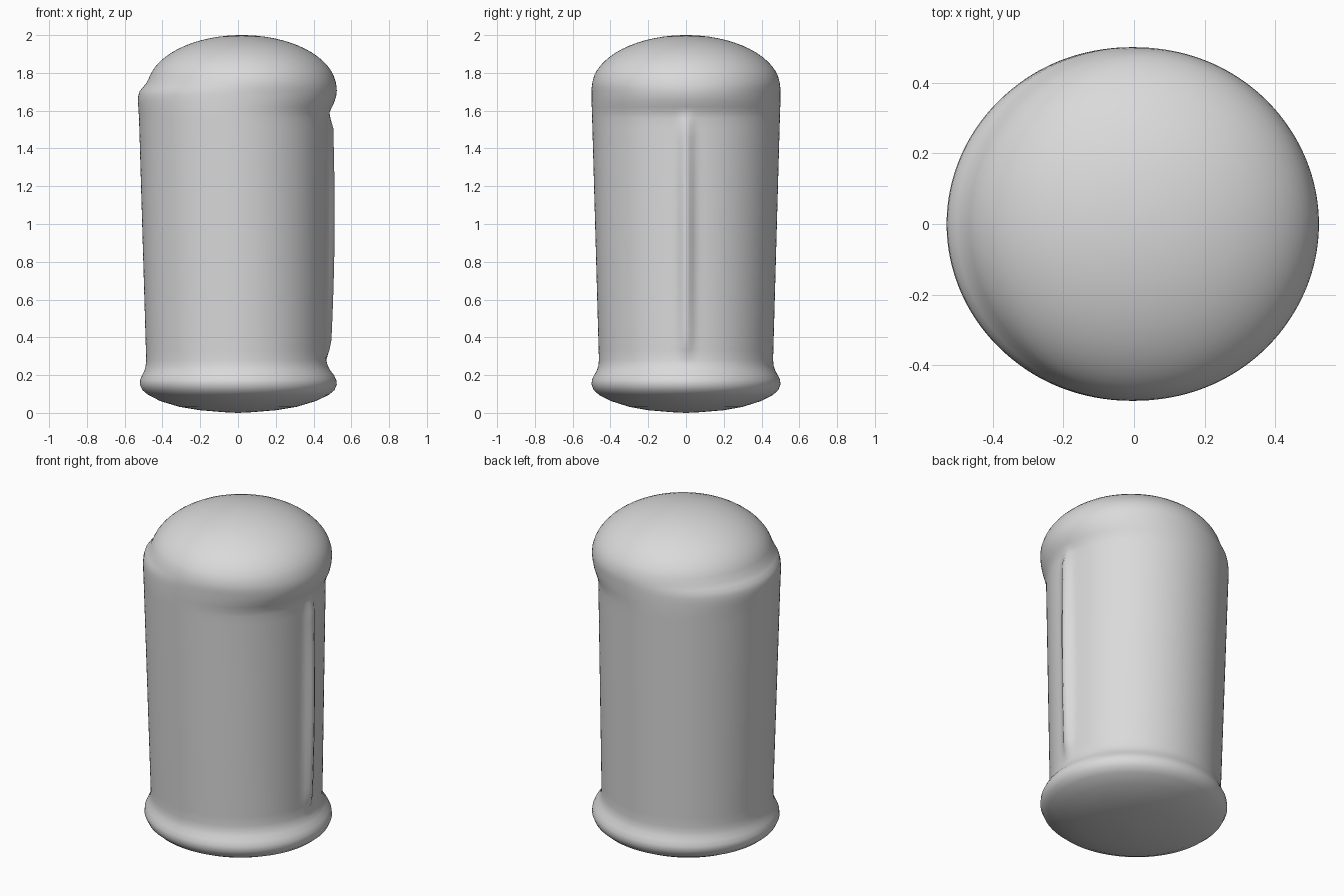
import bpy, bmesh, math

if "Cube" in bpy.data.objects:
    bpy.data.objects.remove(bpy.data.objects["Cube"])

SEGMENTS = 160

# Cross-sections: height, left x, right x, half depth
sections = [
    (0.004, -0.08, 0.08, 0.08),
    (0.014, -0.20, 0.20, 0.20),
    (0.032, -0.31, 0.31, 0.30),
    (0.062, -0.41, 0.41, 0.395),
    (0.095, -0.475, 0.48, 0.46),
    (0.12, -0.505, 0.51, 0.488),
    (0.15, -0.52, 0.523, 0.50),
    (0.175, -0.518, 0.52, 0.498),
    (0.20, -0.507, 0.508, 0.486),
    (0.225, -0.495, 0.488, 0.472),
    (0.25, -0.489, 0.475, 0.464),
    (0.28, -0.486, 0.467, 0.461),
]

# Tapered body, leaning slightly to the left at the top
for i in range(1, 25):
    t = i / 24
    sections.append((0.28 + 1.28 * t, -0.486 - 0.038 * t,
                     0.467 + 0.012 * t, 0.461 + 0.036 * t))

# Lid overhang on the right, shoulder on the left
sections += [
    (1.59, -0.526, 0.484, 0.498),
    (1.62, -0.528, 0.498, 0.499),
    (1.65, -0.530, 0.512, 0.50),
    (1.68, -0.528, 0.520, 0.50),
    (1.705, -0.520, 0.523, 0.50),
    (1.725, -0.502, 0.522, 0.499),
    (1.75, -0.482, 0.518, 0.496),
]

# Domed lid
for i in range(1, 15):
    a = math.radians(8 + 79 * i / 14)
    r = 0.5 * math.cos(a)
    sections.append((1.72 + 0.28 * math.sin(a), 0.02 - r, 0.02 + r, r))


def ridge_height(z):
    """Height of the narrow vertical seam on the right side."""
    if z <= 0.28 or z >= 1.59:
        return 0.0
    ends = min(1, (z - 0.28) / 0.08, (1.59 - z) / 0.07)
    swell = math.sin(math.pi * (z - 0.28) / 1.31)
    return ends * (0.023 + 0.015 * swell)


bm = bmesh.new()
rings = []
for z, left, right, depth in sections:
    cx, rx = (left + right) / 2, (right - left) / 2
    ring = []
    for k in range(SEGMENTS):
        a = math.tau * k / SEGMENTS
        x, y = cx + rx * math.cos(a), depth * math.sin(a)
        if math.cos(a) > 0:
            x += ridge_height(z) * math.exp(-(y / 0.036) ** 2)
        ring.append(bm.verts.new((x, y, z)))
    rings.append(ring)

# Skin between neighbouring sections
for lower, upper in zip(rings, rings[1:]):
    for k in range(SEGMENTS):
        n = (k + 1) % SEGMENTS
        bm.faces.new((lower[k], lower[n], upper[n], upper[k]))

# Close the base and the crown
base = bm.verts.new((0, 0, 0))
crown = bm.verts.new((0.02, 0, 2))
for k in range(SEGMENTS):
    n = (k + 1) % SEGMENTS
    bm.faces.new((base, rings[0][n], rings[0][k]))
    bm.faces.new((crown, rings[-1][k], rings[-1][n]))

bmesh.ops.recalc_face_normals(bm, faces=bm.faces)
for f in bm.faces:
    f.smooth = True

mesh = bpy.data.meshes.new("domed_canister")
bm.to_mesh(mesh)
bm.free()
grey = bpy.data.materials.new("light grey")
grey.diffuse_color = (0.7, 0.7, 0.7, 1)
grey.use_nodes = True
grey.node_tree.nodes["Principled BSDF"].inputs["Base Color"].default_value = grey.diffuse_color
mesh.materials.append(grey)
canister = bpy.data.objects.new("domed_canister", mesh)
bpy.context.collection.objects.link(canister)
